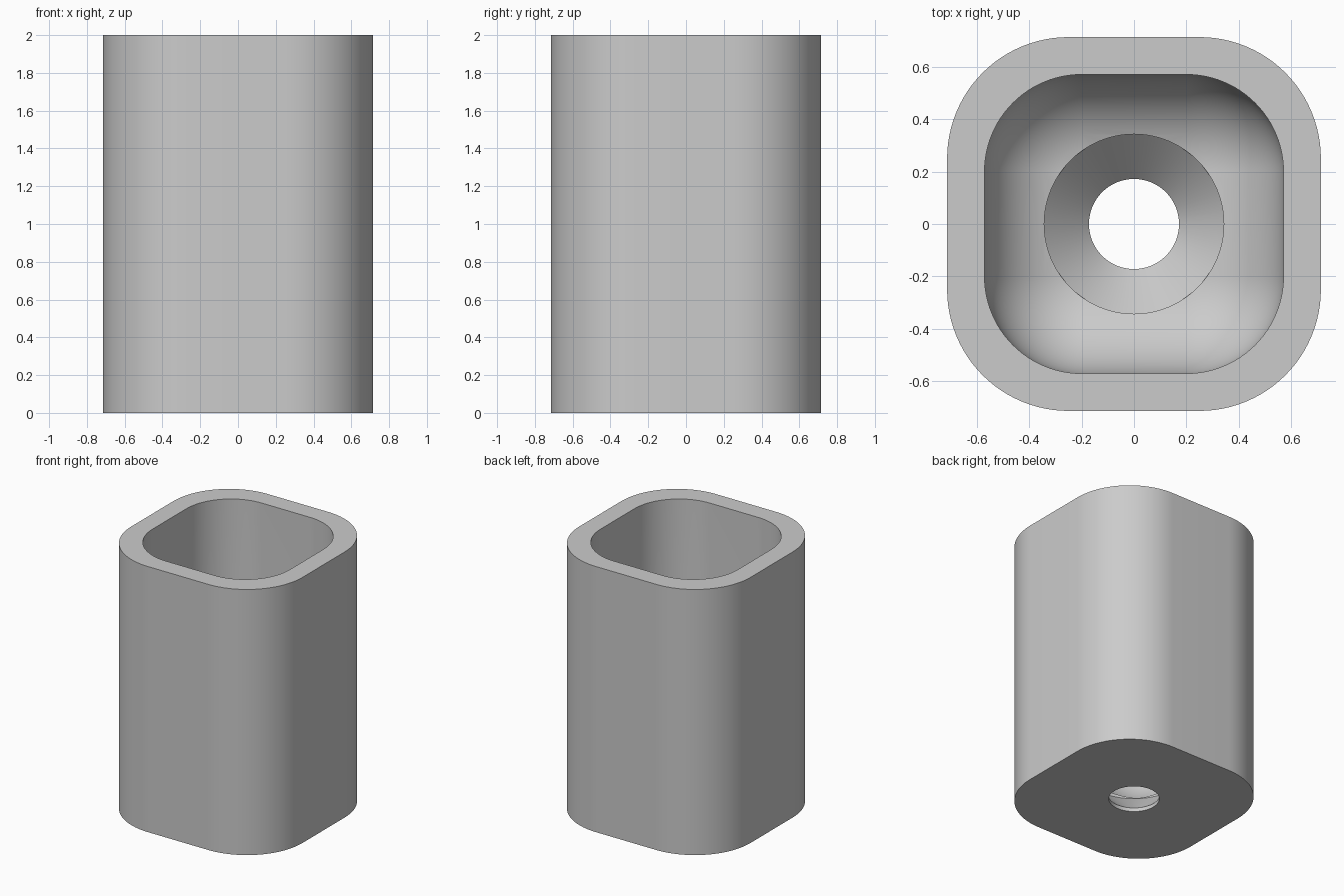
import bpy, bmesh
from math import sin, cos, pi, radians

if "Cube" in bpy.data.objects:
    bpy.data.objects.remove(bpy.data.objects["Cube"])

grey = bpy.data.materials.new("plain grey")
grey.use_nodes = True
grey.diffuse_color = (0.6, 0.6, 0.6, 1)
grey.node_tree.nodes["Principled BSDF"].inputs["Base Color"].default_value = (0.6, 0.6, 0.6, 1)


def outline(flat, radius, z, steps=24):
    """Rounded square ring; flat is half the straight side (0 gives a circle)."""
    pts = []
    for q in range(4):
        sx, sy = (1, -1, -1, 1)[q], (1, 1, -1, -1)[q]
        for i in range(steps + 1):
            a = (q + i / steps) * pi / 2
            pts.append((sx * flat + radius * cos(a), sy * flat + radius * sin(a), z))
    return pts


def loft(name, rings):
    """Closed solid skinned through a stack of rings."""
    bm = bmesh.new()
    loops = [[bm.verts.new(p) for p in ring] for ring in rings]
    n = len(loops[0])
    for low, high in zip(loops, loops[1:]):
        for i in range(n):
            j = (i + 1) % n
            bm.faces.new((low[i], low[j], high[j], high[i]))
    bm.faces.new(loops[0][::-1])
    bm.faces.new(loops[-1])
    bmesh.ops.remove_doubles(bm, verts=bm.verts, dist=1e-5)
    bmesh.ops.recalc_face_normals(bm, faces=bm.faces)
    mesh = bpy.data.meshes.new(name)
    bm.to_mesh(mesh)
    bm.free()
    mesh.materials.append(grey)
    ob = bpy.data.objects.new(name, mesh)
    bpy.context.collection.objects.link(ob)
    return ob


# Outer rounded-square body
body = loft("cup_body", [outline(0.25, 0.464, z) for z in (0, 2)])

# Cavity with a floor rounded as much as its corners
r, floor = 0.371, 0.2
angles = [pi / 2 * (1 - i / 20) for i in range(21)]
cavity = loft("cavity_cutter",
              [outline(0.2, r * cos(a), floor + r * (1 - sin(a))) for a in angles]
              + [outline(0.2, r, 2.2)])

# Countersunk screw hole
hole = loft("screw_hole_cutter",
            [outline(0, rad, z) for rad, z in
             ((0.172, -0.1), (0.172, 0.028), (0.343, floor), (0.343, 0.4))])

for cutter in (cavity, hole):
    cutter.hide_render = True
    mod = body.modifiers.new("cut", "BOOLEAN")
    mod.operation = "DIFFERENCE"
    mod.solver = "EXACT"
    mod.object = cutter

# Bake the cuts and drop the cutters
bpy.ops.object.select_all(action="DESELECT")
body.select_set(True)
bpy.context.view_layer.objects.active = body
bpy.ops.object.convert(target="MESH")
for cutter in (cavity, hole):
    bpy.data.objects.remove(cutter)
bpy.ops.object.shade_smooth_by_angle(angle=radians(30))
